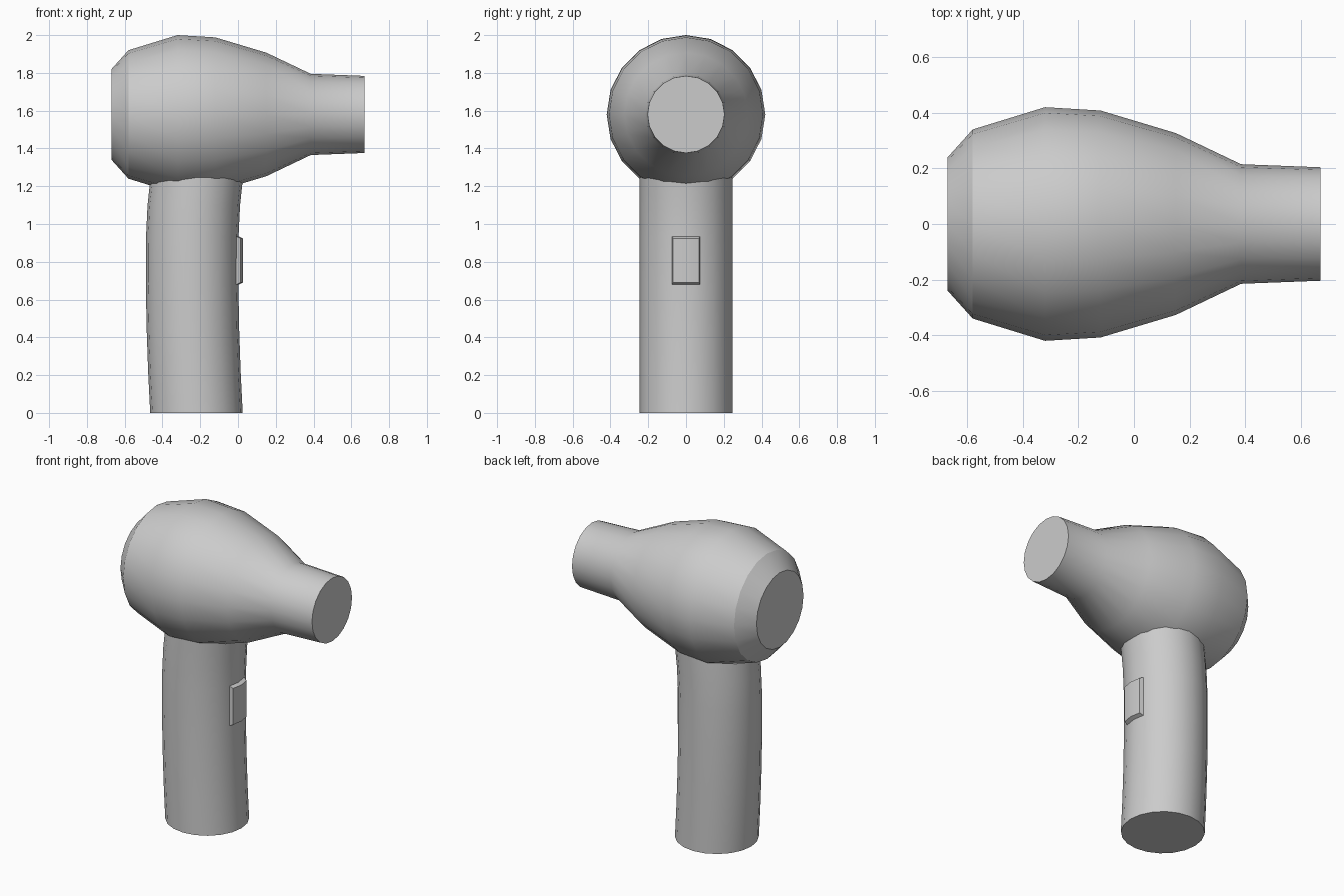
import bpy, bmesh
from math import sin, cos, pi, radians

if "Cube" in bpy.data.objects:
    bpy.data.objects.remove(bpy.data.objects["Cube"])

SIDES = 20


def finish(name, bm):
    bmesh.ops.recalc_face_normals(bm, faces=bm.faces)
    mesh = bpy.data.meshes.new(name)
    bm.to_mesh(mesh)
    bm.free()
    obj = bpy.data.objects.new(name, mesh)
    bpy.context.collection.objects.link(obj)
    bpy.ops.object.select_all(action='DESELECT')
    obj.select_set(True)
    bpy.context.view_layer.objects.active = obj
    bpy.ops.object.shade_smooth_by_angle(angle=radians(30))
    return obj


def loft(name, rings):
    """Skin closed rings of points and cap both ends."""
    bm = bmesh.new()
    loops = [[bm.verts.new(p) for p in ring] for ring in rings]
    for a, b in zip(loops, loops[1:]):
        n = len(a)
        for i in range(n):
            j = (i + 1) % n
            bm.faces.new((a[i], a[j], b[j], b[i]))
    bm.faces.new(loops[0])
    bm.faces.new(loops[-1])
    return finish(name, bm)


angles = [2 * pi * i / SIDES for i in range(SIDES)]

# Barrel and nozzle: (x, radius) profile around a horizontal axis
AXIS_Z = 1.58
barrel = [(-0.67, 0.24), (-0.58, 0.34), (-0.32, 0.42), (-0.12, 0.408),
          (0.15, 0.327), (0.385, 0.215), (0.67, 0.204)]
loft("barrel", [[(x, r * cos(a), AXIS_Z + r * sin(a)) for a in angles]
                for x, r in barrel])

# Handle: gently bowed tube running up into the barrel, (z, centre x)
R = 0.245
path = [(0, -0.22), (0.22, -0.231), (0.45, -0.239), (0.68, -0.243),
        (0.935, -0.242), (1.1, -0.234), (1.24, -0.219), (1.4, -0.2)]
loft("handle", [[(x + R * cos(a), R * sin(a), z) for a in angles]
                for z, x in path])

# Switch: raised pad following two handle facets, with chamfered edges
step = 2 * pi / SIDES
bm = bmesh.new()


def pad_ring(lift, shrink_y, z0, z1):
    pts = [(a, z0) for a in (-step, 0, step)] + [(a, z1) for a in (step, 0, -step)]
    return [bm.verts.new((-0.2425 + R * cos(a) + lift, R * sin(a) * shrink_y, z))
            for a, z in pts]


base = pad_ring(-0.004, 1.0, 0.677, 0.937)
top = pad_ring(0.023, 0.9, 0.69, 0.924)
for i in range(6):
    j = (i + 1) % 6
    bm.faces.new((base[i], base[j], top[j], top[i]))
for ring in (base, top):
    bm.faces.new((ring[0], ring[1], ring[4], ring[5]))
    bm.faces.new((ring[1], ring[2], ring[3], ring[4]))
finish("switch", bm)
